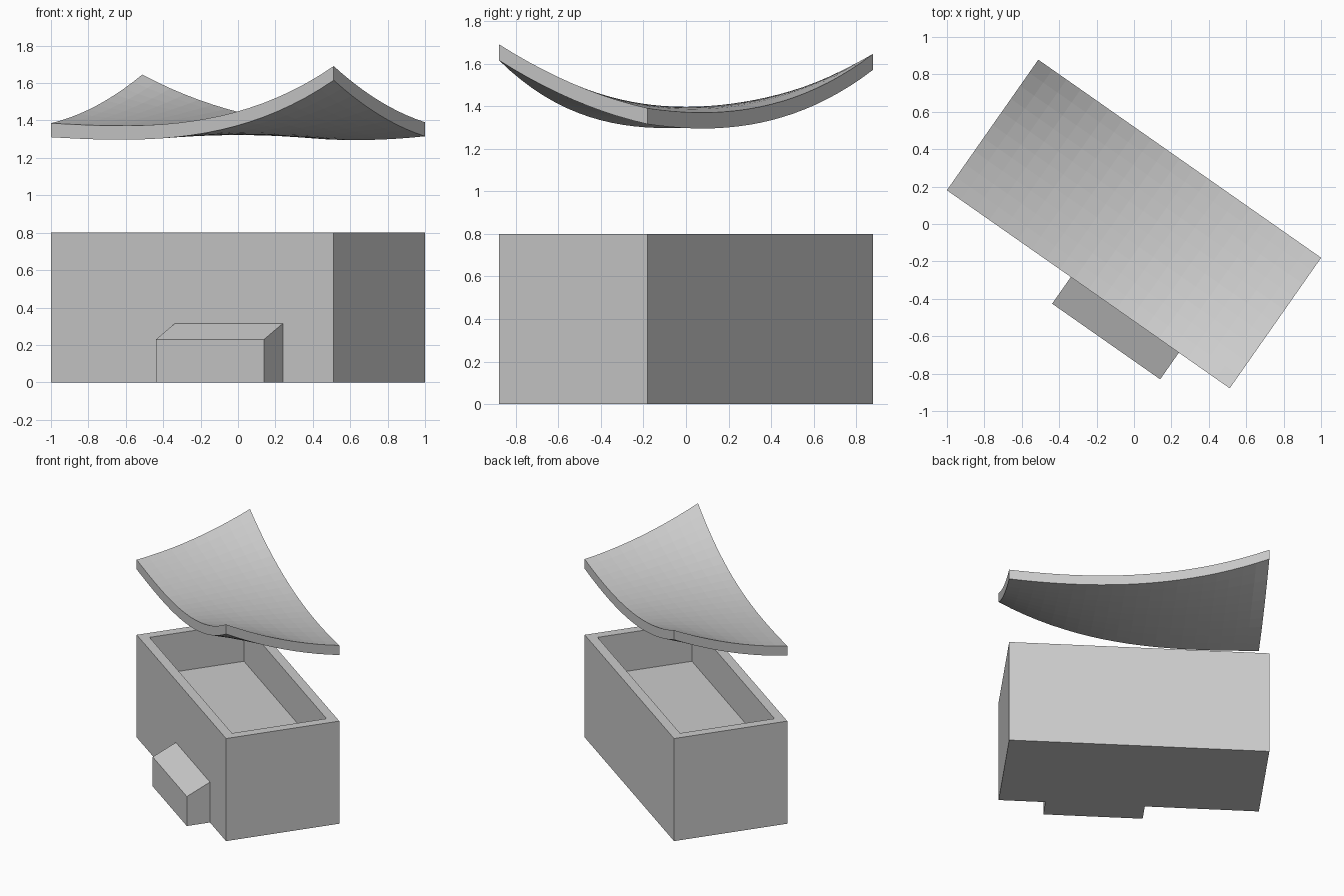
import bpy, bmesh, math

if "Cube" in bpy.data.objects:
    bpy.data.objects.remove(bpy.data.objects["Cube"])

ANGLE = math.radians(-35)      # whole model is turned about z
HX, HY = 0.923, 0.426          # half length and half width
WALL, HEIGHT, FLOOR = 0.1, 0.8, 0.5


def finish(name, bm):
    bmesh.ops.recalc_face_normals(bm, faces=bm.faces)
    mesh = bpy.data.meshes.new(name)
    bm.to_mesh(mesh)
    bm.free()
    obj = bpy.data.objects.new(name, mesh)
    obj.rotation_euler.z = ANGLE
    bpy.context.collection.objects.link(obj)
    return obj


# Hall: box with an inset top sunk down to the floor
bm = bmesh.new()
bmesh.ops.create_cube(bm, size=1)
for v in bm.verts:
    v.co.x *= 2 * HX
    v.co.y *= 2 * HY
    v.co.z = (v.co.z + 0.5) * HEIGHT
top = max(bm.faces, key=lambda f: f.calc_center_median().z)
bmesh.ops.inset_region(bm, faces=[top], thickness=WALL)
ext = bmesh.ops.extrude_discrete_faces(bm, faces=[top])
for v in ext["faces"][0].verts:
    v.co.z = FLOOR
finish("hall", bm)

# Porch: sloped-top profile extruded along the front wall
bm = bmesh.new()
profile = [(-0.60, 0), (-HY, 0), (-HY, 0.315), (-0.60, 0.23)]
face = bm.faces.new([bm.verts.new((-0.114, y, z)) for y, z in profile])
ext = bmesh.ops.extrude_face_region(bm, geom=[face])
for v in ext["geom"]:
    if isinstance(v, bmesh.types.BMVert):
        v.co.x = 0.591
finish("porch", bm)


# Roof: twisted saddle sheet with vertical edges
def roof_height(u, v):
    return (1.397 + 0.095 * u**2 + 0.036 * u**2 * v**2 - 0.01 * v * u**2
            - v * (0.11 * u + 0.03 * u**3) + 0.0125 * u**3)


bm = bmesh.new()
bmesh.ops.create_grid(bm, x_segments=20, y_segments=10, size=1)
for v in bm.verts:
    a, b = v.co.x, v.co.y
    v.co = (a * HX, b * HY, roof_height(a, b))
ext = bmesh.ops.extrude_face_region(bm, geom=bm.faces[:], use_keep_orig=True)
for v in ext["geom"]:
    if isinstance(v, bmesh.types.BMVert):
        v.co.z -= 0.075
finish("roof", bm)
